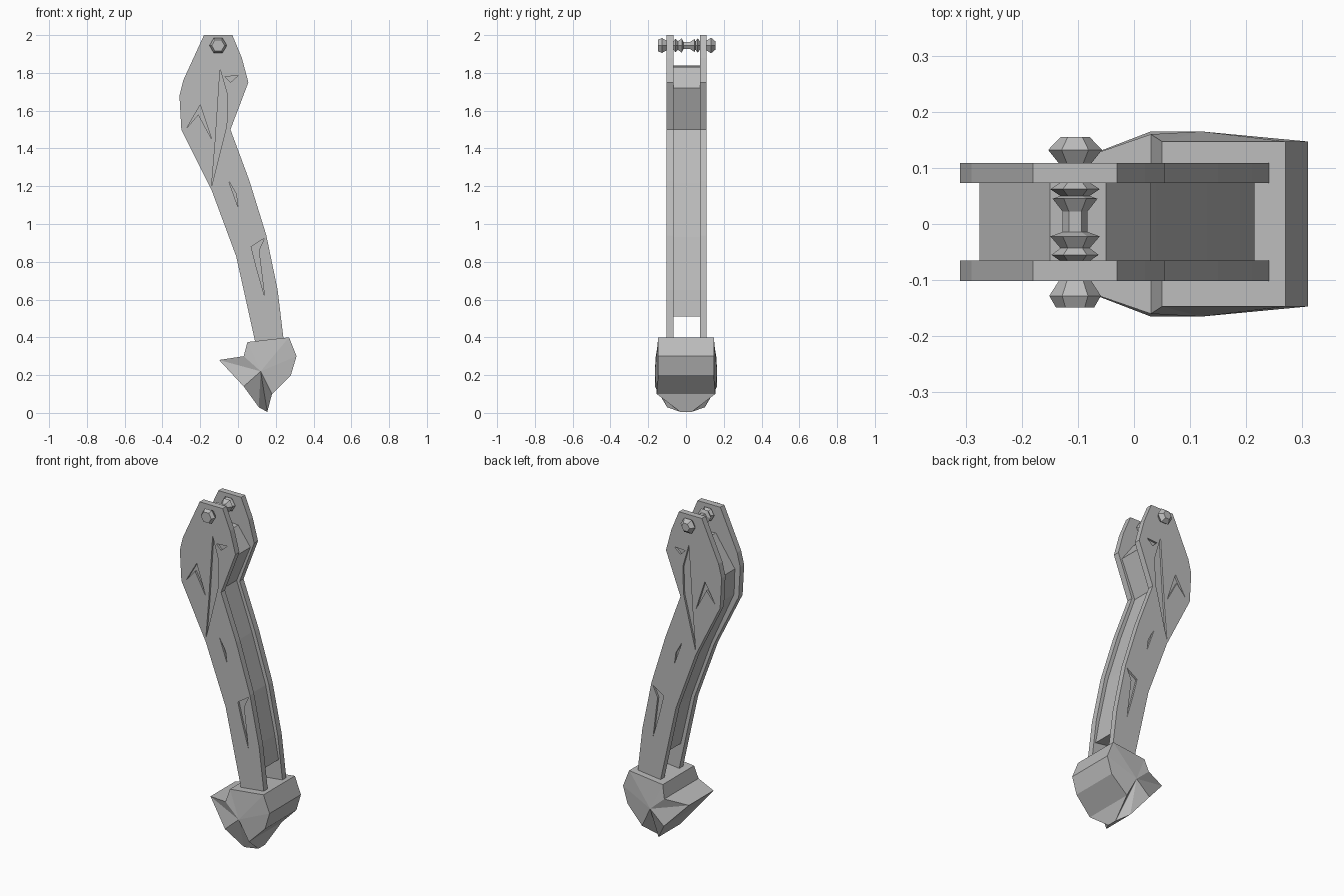
import bpy, bmesh, math

if "Cube" in bpy.data.objects:
    bpy.data.objects.remove(bpy.data.objects["Cube"], do_unlink=True)

steel = bpy.data.materials.new("plain grey")
steel.use_nodes = True
steel.diffuse_color = (0.5, 0.5, 0.5, 1)
steel.node_tree.nodes["Principled BSDF"].inputs["Base Color"].default_value = (0.5, 0.5, 0.5, 1)


def finish(bm, name):
    bmesh.ops.recalc_face_normals(bm, faces=bm.faces[:])
    mesh = bpy.data.meshes.new(name)
    bm.to_mesh(mesh)
    bm.free()
    mesh.materials.append(steel)
    obj = bpy.data.objects.new(name, mesh)
    bpy.context.collection.objects.link(obj)
    return obj


def slab(name, outline, y0, y1):
    """Extrude an x-z outline from y0 to y1."""
    bm = bmesh.new()
    a = [bm.verts.new((x, y0, z)) for x, z in outline]
    b = [bm.verts.new((x, y1, z)) for x, z in outline]
    bm.faces.new(a)
    bm.faces.new(b)
    for i in range(len(a)):
        j = (i + 1) % len(a)
        bm.faces.new((a[i], a[j], b[j], b[i]))
    return finish(bm, name)


def lathe_y(name, profile, cx, cz, sides=6):
    """Revolve (y, radius) pairs about an axis along y."""
    bm = bmesh.new()
    rings = []
    for y, r in profile:
        rings.append([bm.verts.new((cx + r * math.cos(math.tau * k / sides), y,
                                    cz + r * math.sin(math.tau * k / sides)))
                      for k in range(sides)])
    for a, b in zip(rings, rings[1:]):
        for k in range(sides):
            j = (k + 1) % sides
            bm.faces.new((a[k], a[j], b[j], b[k]))
    bm.faces.new(rings[0])
    bm.faces.new(rings[-1])
    return finish(bm, name)


def cut(obj, outline, y0, y1):
    """Carve a shallow groove into a part."""
    tool = slab("groove_cutter", outline, y0, y1)
    tool.hide_render = True
    mod = obj.modifiers.new("groove", "BOOLEAN")
    mod.operation = "DIFFERENCE"
    mod.object = tool
    bpy.context.view_layer.objects.active = obj
    bpy.ops.object.modifier_apply(modifier=mod.name)
    bpy.data.objects.remove(tool, do_unlink=True)


# Grip side plates with worn grooves on their outer faces
plate = [(-0.18, 2.0), (-0.03, 2.0), (0.02, 1.88), (0.055, 1.75), (-0.04, 1.5),
         (0.06, 1.23), (0.15, 0.94), (0.21, 0.65), (0.24, 0.4), (0.25, 0.28),
         (0.11, 0.28), (0.09, 0.38), (-0.01, 0.83), (-0.14, 1.18), (-0.30, 1.5),
         (-0.31, 1.68), (-0.29, 1.76)]
grooves = [
    [(-0.095, 1.82), (-0.055, 1.68), (-0.06, 1.52), (-0.14, 1.2), (-0.12, 1.44)],
    [(0.07, 0.88), (0.14, 0.925), (0.11, 0.86), (0.14, 0.62), (0.1, 0.76)],
    [(-0.07, 1.78), (0.0, 1.785), (-0.04, 1.75)],
    [(-0.05, 1.23), (-0.01, 1.16), (0.0, 1.09)],
    [(-0.27, 1.51), (-0.2, 1.63), (-0.14, 1.45), (-0.21, 1.58)],
]
for name, y0, y1, outer in (("front_grip_plate", -0.102, -0.065, -0.102),
                            ("back_grip_plate", 0.073, 0.109, 0.109)):
    obj = slab(name, plate, y0, y1)
    for g in grooves:
        cut(obj, g, outer - 0.012, outer + 0.012)

# Core filling the space between the plates
core = [(-0.15, 1.84), (-0.05, 1.83), (0.03, 1.72), (-0.06, 1.5), (0.04, 1.22),
        (0.13, 0.93), (0.19, 0.65), (0.215, 0.51), (0.08, 0.53), (0.01, 0.83),
        (-0.12, 1.18), (-0.27, 1.51), (-0.275, 1.66)]
slab("grip_core", core, -0.07, 0.08)

# Faceted pommel: outline (x, z) with half width at each corner
pommel = [(0.05, 0.375, 0.147), (0.27, 0.4, 0.147), (0.31, 0.3, 0.147),
          (0.28, 0.2, 0.147), (0.18, 0.1, 0.155), (0.155, 0.005, 0.03),
          (0.11, 0.03, 0.1), (0.03, 0.14, 0.165), (-0.1, 0.28, 0.115),
          (0.03, 0.3, 0.16)]
bm = bmesh.new()
sides = {}
for s in (-1, 1):
    ring = [bm.verts.new((x, s * w, z)) for x, z, w in pommel]
    hub = bm.verts.new((0.12, s * 0.165, 0.22))
    for k in range(len(ring)):
        bm.faces.new((ring[k], ring[(k + 1) % len(ring)], hub))
    sides[s] = ring
for k in range(len(pommel)):
    j = (k + 1) % len(pommel)
    bm.faces.new((sides[-1][k], sides[-1][j], sides[1][j], sides[1][k]))
finish(bm, "pommel")

# Cross pin with outer heads and inner collars
PX, PZ = -0.105, 1.945
lathe_y("pin", [(-0.12, 0.022), (0.12, 0.022)], PX, PZ)
lathe_y("front_pin_head", [(-0.149, 0.034), (-0.128, 0.046), (-0.1, 0.028)], PX, PZ)
lathe_y("back_pin_head", [(0.107, 0.028), (0.132, 0.048), (0.155, 0.026)], PX, PZ)
lathe_y("front_pin_collar", [(-0.066, 0.026), (-0.055, 0.042), (-0.043, 0.026),
                             (-0.022, 0.044), (-0.014, 0.022)], PX, PZ)
lathe_y("back_pin_collar", [(0.022, 0.022), (0.045, 0.04), (0.05, 0.026),
                            (0.062, 0.044), (0.074, 0.026)], PX, PZ)
